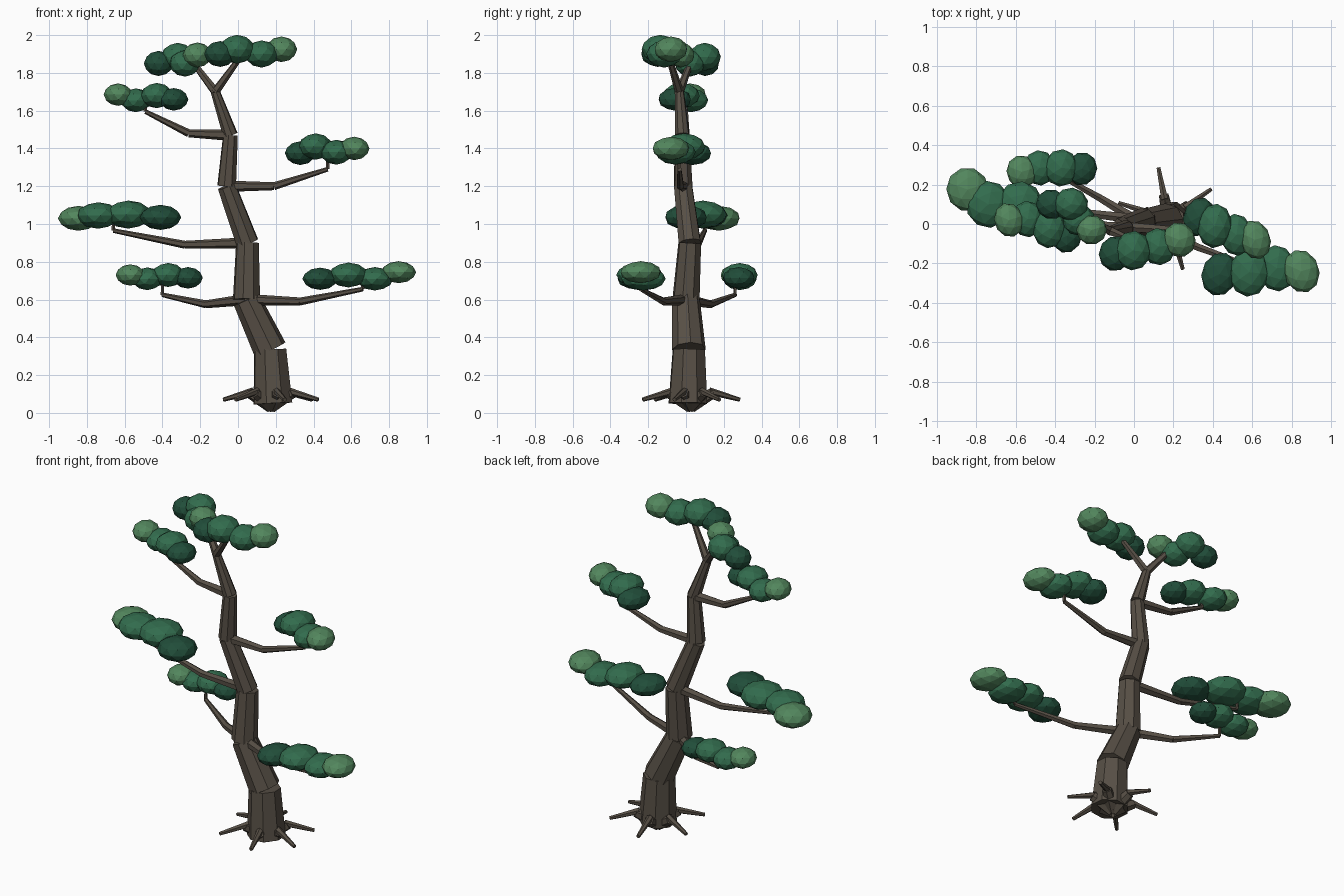
import bpy, bmesh, math
from mathutils import Vector, Matrix

if "Cube" in bpy.data.objects:
    bpy.data.objects.remove(bpy.data.objects["Cube"])


def material(name, rgb):
    m = bpy.data.materials.new(name)
    m.diffuse_color = (*rgb, 1)
    m.use_nodes = True
    m.node_tree.nodes["Principled BSDF"].inputs["Base Color"].default_value = m.diffuse_color
    return m


BARK = material("bark", (0.095, 0.078, 0.06))
DARK = material("leaf_dark", (0.015, 0.075, 0.042))
MID = material("leaf_mid", (0.032, 0.15, 0.075))
LIGHT = material("leaf_light", (0.085, 0.24, 0.11))


def finish(name, bm, mats):
    me = bpy.data.meshes.new(name)
    bm.to_mesh(me)
    bm.free()
    for m in mats:
        me.materials.append(m)
    ob = bpy.data.objects.new(name, me)
    bpy.context.collection.objects.link(ob)
    return ob


def limb(name, points, radii, sides):
    """Chain of separate tapered prisms running through the points."""
    bm = bmesh.new()
    for a, b, r1, r2 in zip(points, points[1:], radii, radii[1:]):
        a, b = Vector(a), Vector(b)
        d = b - a
        mat = Matrix.Translation((a + b) / 2) @ d.to_track_quat('Z', 'Y').to_matrix().to_4x4()
        bmesh.ops.create_cone(bm, cap_ends=True, segments=sides, radius1=r1,
                              radius2=r2, depth=d.length, matrix=mat)
    return finish(name, bm, [BARK])


def foliage(name, size, centres):
    """Row of flattened low-poly balls, dark at the first end, light at the last."""
    bm = bmesh.new()
    for i, c in enumerate(centres):
        k = (0.95, 1.06, 1.0, 0.94)[i]
        s = Vector((size[0] * k, size[1] * k, size[2] * k))
        mat = Matrix.Translation(c) @ Matrix.Rotation(i * 0.2 - 0.3, 4, 'Z') @ Matrix.Diagonal((*s, 1))
        n = len(bm.faces)
        bmesh.ops.create_icosphere(bm, subdivisions=2, radius=1, matrix=mat)
        bm.faces.ensure_lookup_table()
        for f in bm.faces[n:]:
            f.material_index = (0, 1, 1, 2)[i]
    return finish(name, bm, [DARK, MID, LIGHT])


# Zigzag trunk
trunk = [(0.185, 0.01, 0.05), (0.17, 0.015, 0.335), (0.045, 0, 0.6), (0.05, 0.02, 0.9),
         (-0.06, -0.015, 1.2), (-0.04, -0.02, 1.47), (-0.12, -0.035, 1.7)]
limb("trunk", trunk, [0.108, 0.09, 0.074, 0.062, 0.051, 0.04, 0.025], 8)

# Forked crown
limb("crown_fork_left", [trunk[-1], (-0.25, 0.03, 1.87)], [0.024, 0.015], 6)
limb("crown_fork_right", [trunk[-1], (0.01, -0.09, 1.88)], [0.024, 0.015], 6)

# Roots: thick inner knuckle, thin outer end
for i, deg in enumerate((35, 101, 162, 225, 286, 341)):
    u = Vector((math.cos(math.radians(deg)), math.sin(math.radians(deg)), 0))
    o = Vector((0.165, 0.04, 0)) * 0.5 + Vector((0.185, 0.01, 0)) * 0.5
    up = Vector((0, 0, 1))
    limb(f"root_inner_{i + 1}", [o + up * 0.04, o + u * 0.12 + up * 0.105], [0.04, 0.028], 6)
    limb(f"root_outer_{i + 1}", [o + u * 0.10 + up * 0.115, o + u * 0.265 + up * 0.07],
         [0.02, 0.011], 6)

# Branches: knee, tip, then a short upright twig into the foliage
branches = {
    "low_left": (trunk[2], (-0.17, 0.13, 0.575), (-0.4, 0.26, 0.625), 0.08),
    "low_right": (trunk[2], (0.33, -0.12, 0.59), (0.66, -0.24, 0.655), 0.06),
    "middle_left": (trunk[3], (-0.28, 0.06, 0.89), (-0.66, 0.1, 0.965), 0.06),
    "middle_right": (trunk[4], (0.19, -0.03, 1.2), (0.475, -0.035, 1.29), 0.08),
    "upper_left": (trunk[5], (-0.26, 0.0, 1.48), (-0.49, 0.0, 1.595), 0.05),
}
for name, (start, knee, tip, rise) in branches.items():
    limb("branch_" + name, [start, knee, tip], [0.03, 0.021, 0.012], 6)
    limb("twig_" + name, [tip, Vector(tip) + Vector((0, 0, rise))], [0.01, 0.007], 5)

# Foliage pads
foliage("foliage_low_left", (0.082, 0.09, 0.06),
        [(-0.265, 0.28, 0.715), (-0.37, 0.285, 0.73), (-0.48, 0.285, 0.71), (-0.57, 0.265, 0.73)])
foliage("foliage_low_right", (0.097, 0.118, 0.062),
        [(0.435, -0.255, 0.71), (0.585, -0.245, 0.73), (0.725, -0.225, 0.71), (0.85, -0.24, 0.745)])
foliage("foliage_middle_left", (0.115, 0.12, 0.07),
        [(-0.41, -0.0, 1.035), (-0.58, 0.09, 1.05), (-0.74, 0.1, 1.045), (-0.845, 0.175, 1.03)])
foliage("foliage_middle_right", (0.084, 0.107, 0.066),
        [(0.33, 0.035, 1.375), (0.41, -0.01, 1.41), (0.52, -0.055, 1.38), (0.615, -0.08, 1.40)])
foliage("foliage_upper_left", (0.08, 0.093, 0.063),
        [(-0.34, -0.06, 1.66), (-0.43, -0.025, 1.68), (-0.54, 0.025, 1.655), (-0.635, 0.02, 1.685)])
foliage("foliage_crown_left", (0.083, 0.08, 0.07),
        [(-0.42, 0.1, 1.85), (-0.32, 0.1, 1.885), (-0.28, 0.02, 1.85), (-0.215, -0.03, 1.895)])
foliage("foliage_crown_right", (0.088, 0.095, 0.072),
        [(-0.095, -0.15, 1.90), (-0.005, -0.135, 1.925), (0.125, -0.115, 1.90), (0.23, -0.08, 1.925)])
